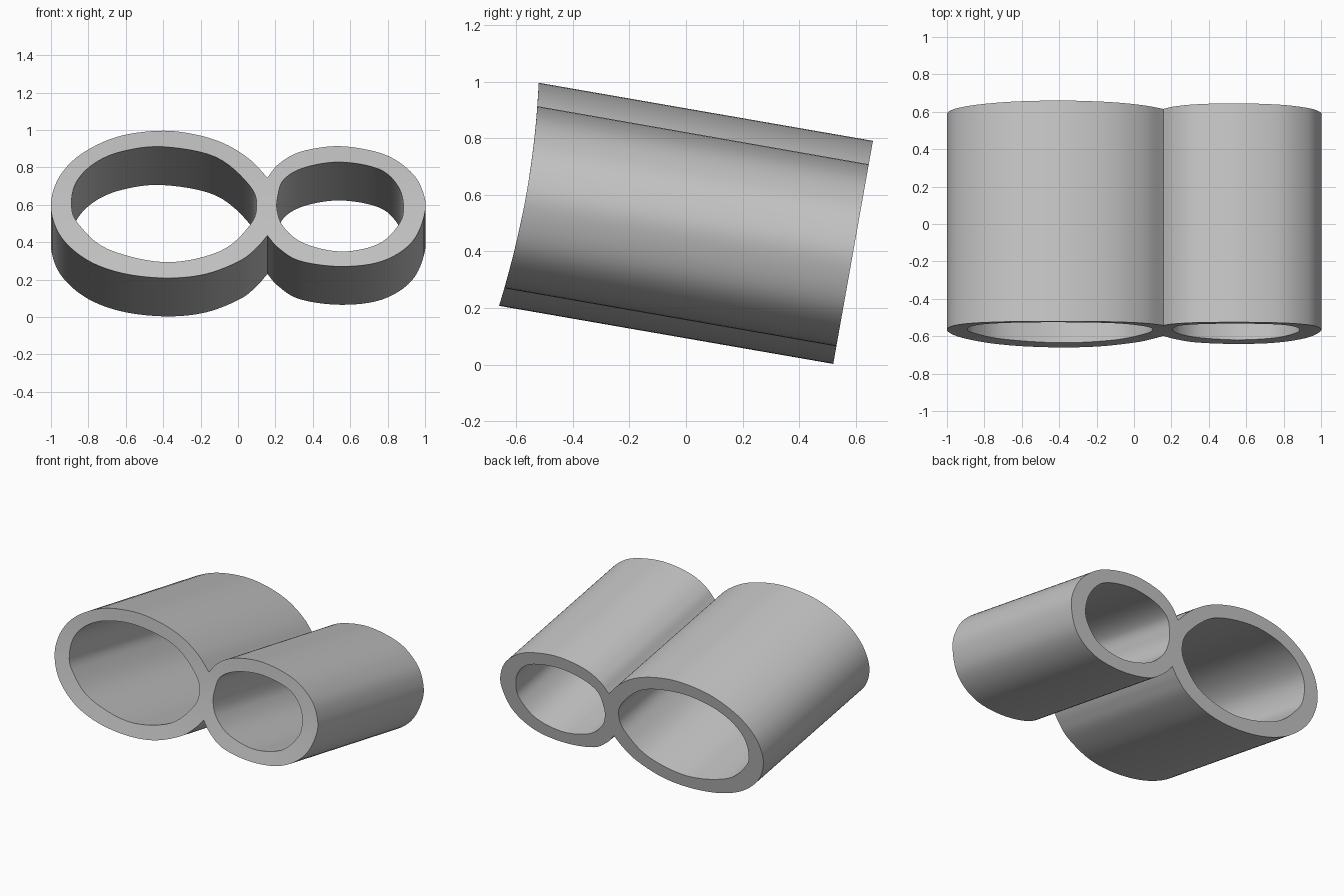
import bpy, bmesh
from mathutils import Vector

cube = bpy.data.objects.get("Cube")
if cube:
    bpy.data.objects.remove(cube)

STEPS = 6                              # samples per control-point span
AXIS = Vector((0, 1.18, -0.205))       # tilted direction of the bores


def smooth_path(pts, closed):
    """Catmull-Rom samples through the control points."""
    p = [Vector(q) for q in pts]
    n = len(p)
    out = []
    for i in range(n if closed else n - 1):
        b, c = p[i], p[(i + 1) % n]
        a = p[i - 1] if closed or i else 2 * b - c
        d = p[(i + 2) % n] if closed or i + 2 < n else 2 * c - b
        for k in range(STEPS):
            t = k / STEPS
            out.append(0.5 * (2 * b + (c - a) * t + (2 * a - 5 * b + 4 * c - d) * t ** 2
                              + (3 * b - a - 3 * c + d) * t ** 3))
    return out


# Outer wall: large lobe, then small lobe, meeting at sharp notches
large_outer = smooth_path([
    (.157, .745), (.06, .845), (-.08, .93), (-.25, .98), (-.43, .995), (-.65, .962),
    (-.84, .87), (-.955, .75), (-1, .61), (-.975, .48), (-.9, .375), (-.77, .285),
    (-.59, .228), (-.37, .208), (-.17, .23), (.01, .3), (.1, .37), (.157, .435)], False)
small_outer = smooth_path([
    (.157, .435), (.215, .37), (.33, .3), (.55, .27), (.77, .298), (.93, .4),
    (1, .56), (.985, .68), (.92, .78), (.78, .87), (.55, .913), (.34, .885),
    (.22, .82), (.157, .745)], False)

# Finger holes
large_hole = smooth_path([
    (-.4, .91), (-.62, .885), (-.77, .82), (-.865, .72), (-.89, .6), (-.855, .5),
    (-.7, .365), (-.39, .293), (-.1, .35), (.055, .48), (.1, .59), (.06, .705),
    (-.12, .855)], True)
small_hole = smooth_path([
    (.55, .828), (.36, .8), (.245, .735), (.212, .64), (.21, .565), (.245, .48),
    (.35, .395), (.55, .35), (.75, .39), (.86, .495), (.885, .59), (.855, .7),
    (.755, .79)], True)

# Flat profile, filled between the outline and the holes
bm = bmesh.new()
for loop in (large_outer + small_outer, large_hole, small_hole):
    verts = [bm.verts.new((q.x, 0, q.y)) for q in loop]
    for i, v in enumerate(verts):
        bm.edges.new((v, verts[i - 1]))
bmesh.ops.triangle_fill(bm, use_beauty=True, edges=bm.edges[:], normal=(0, -1, 0))
front = bm.verts[:]

# Sweep to the back end
res = bmesh.ops.extrude_face_region(bm, geom=bm.faces[:], use_keep_orig=True)
back = [g for g in res["geom"] if isinstance(g, bmesh.types.BMVert)]

# Slanted ends, the front one slightly hollowed
for group, hollow, shift in ((front, 0.104, Vector()), (back, 0, AXIS)):
    for v in group:
        s = (v.co.z - .208) / .787
        v.co.y = -.66 + .14 * s + hollow * s * (1 - s)
        v.co += shift
bmesh.ops.recalc_face_normals(bm, faces=bm.faces[:])

mesh = bpy.data.meshes.new("double_ring")
bm.to_mesh(mesh)
bm.free()
ring = bpy.data.objects.new("double_ring", mesh)
bpy.context.collection.objects.link(ring)

# Plain grey
grey = bpy.data.materials.new("plain_grey")
grey.use_nodes = True
color = (0.55, 0.55, 0.55, 1)
grey.diffuse_color = color
grey.node_tree.nodes["Principled BSDF"].inputs["Base Color"].default_value = color
mesh.materials.append(grey)

bpy.context.view_layer.objects.active = ring
ring.select_set(True)
bpy.ops.object.shade_smooth_by_angle(angle=0.5)
